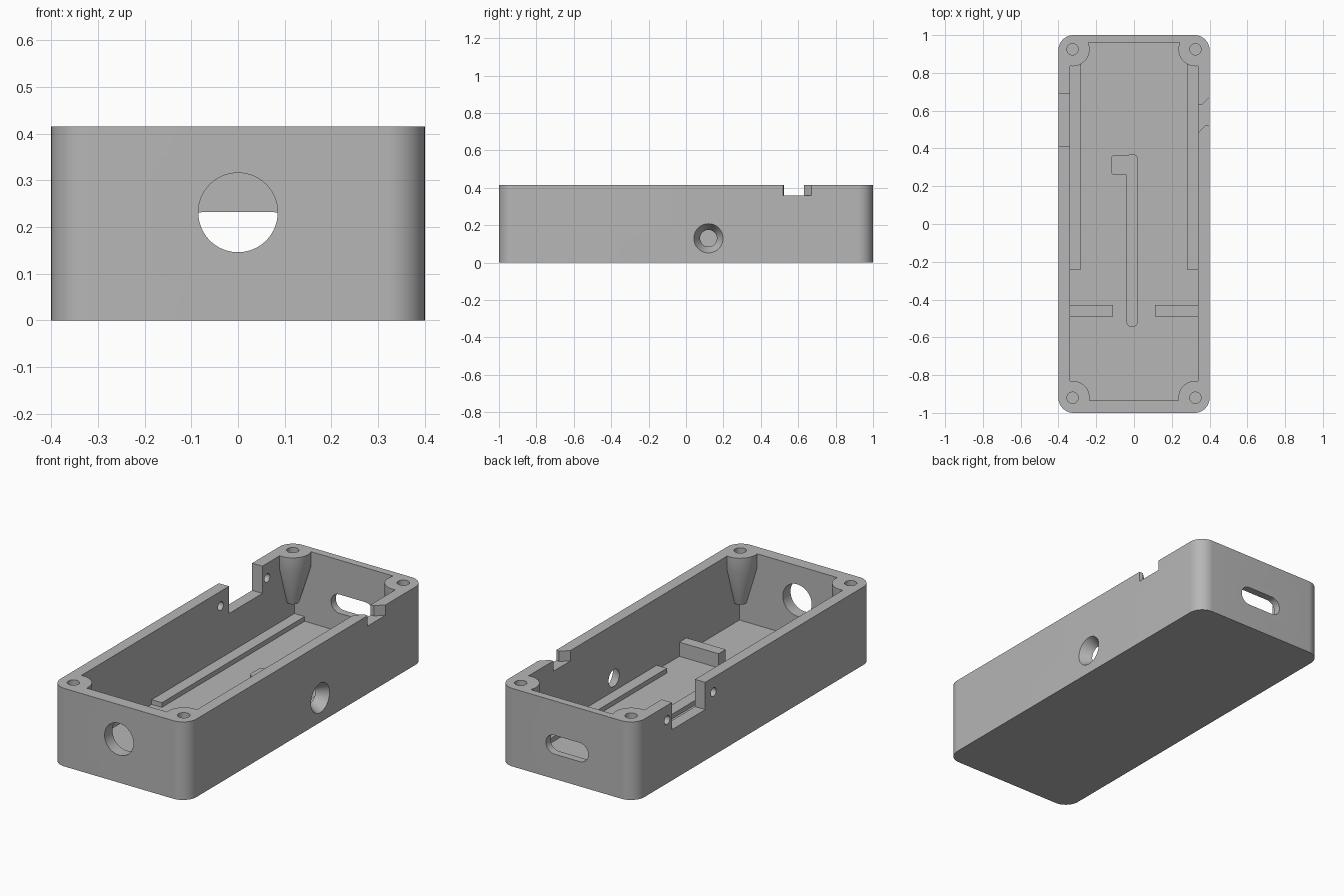
import bpy, bmesh, math

if "Cube" in bpy.data.objects:
    bpy.data.objects.remove(bpy.data.objects["Cube"])

grey = bpy.data.materials.new("plain grey")
grey.diffuse_color = (0.47, 0.47, 0.47, 1)
grey.use_nodes = True
grey.node_tree.nodes["Principled BSDF"].inputs["Base Color"].default_value = grey.diffuse_color


def arc(cx, cy, r, a0, a1, n=16):
    """Points along an arc, angles in degrees."""
    return [(cx + r * math.cos(math.radians(a0 + (a1 - a0) * i / n)),
             cy + r * math.sin(math.radians(a0 + (a1 - a0) * i / n)))
            for i in range(n + 1)]


def circle(cx, cy, r, n=48):
    return arc(cx, cy, r, 0, 360, n)[:-1]


def rect(x0, x1, y0, y1):
    return [(x0, y0), (x1, y0), (x1, y1), (x0, y1)]


def loft(name, sections, axis="z"):
    """Solid through (outline, level) sections stacked along an axis."""
    place = {"x": lambda a, b, l: (l, a, b),
             "y": lambda a, b, l: (a, l, b),
             "z": lambda a, b, l: (a, b, l)}[axis]
    bm = bmesh.new()
    rings = [[bm.verts.new(place(a, b, l)) for a, b in pts] for pts, l in sections]
    n = len(rings[0])
    for lo, hi in zip(rings, rings[1:]):
        for i in range(n):
            j = (i + 1) % n
            bm.faces.new((lo[i], lo[j], hi[j], hi[i]))
    bm.faces.new(rings[0])
    bm.faces.new(rings[-1])
    bmesh.ops.recalc_face_normals(bm, faces=bm.faces)
    mesh = bpy.data.meshes.new(name)
    bm.to_mesh(mesh)
    bm.free()
    mesh.materials.append(grey)
    ob = bpy.data.objects.new(name, mesh)
    bpy.context.collection.objects.link(ob)
    return ob


def prism(name, pts, lo, hi, axis="z"):
    return loft(name, [(pts, lo), (pts, hi)], axis)


def cut(target, cutter):
    """Subtract the cutter, then remove it."""
    mod = target.modifiers.new("cut", "BOOLEAN")
    mod.operation = "DIFFERENCE"
    mod.solver = "EXACT"
    mod.object = cutter
    bpy.context.view_layer.objects.active = target
    bpy.ops.object.modifier_apply(modifier=mod.name)
    bpy.data.objects.remove(cutter)


HEIGHT, FLOOR, RAIL = 0.415, 0.035, 0.06
IN_X, IN_FRONT, IN_BACK = 0.34, -0.935, 0.96
corners = [(sx * 0.325, y) for sx in (-1, 1) for y in (-0.92, 0.925)]

# Outer body with rounded vertical corners
outline = (arc(0.32, 0.92, 0.08, 0, 90) + arc(-0.32, 0.92, 0.08, 90, 180)
           + arc(-0.32, -0.92, 0.08, 180, 270) + arc(0.32, -0.92, 0.08, 270, 360))
case = prism("case", outline, 0, HEIGHT)

# Cavity, leaving tapered screw posts in the corners
cavity = prism("cavity", rect(-IN_X, IN_X, IN_FRONT, IN_BACK), FLOOR, 0.5)
for x, y in corners:
    cut(cavity, loft("post", [(circle(x, y, 0.03), 0.14),
                              (circle(x, y, 0.09), 0.34),
                              (circle(x, y, 0.09), 0.6)]))
cut(case, cavity)

# Screw holes
for x, y in corners:
    cut(case, prism("screw_hole", circle(x, y, 0.03, 32), 0.22, 0.6))

# Round front opening and rounded back slot
cut(case, prism("front_hole", circle(0, 0.231, 0.085, 64), -1.1, -0.9, "y"))
slot = arc(0.075, 0.182, 0.05, -90, 90) + arc(-0.075, 0.182, 0.05, 90, 270)
cut(case, prism("back_slot", slot, 0.9, 1.1, "y"))

# Countersunk hole in the right wall
cut(case, loft("countersink", [(circle(0.12, 0.13, 0.0395), 0.33),
                               (circle(0.12, 0.13, 0.0835), 0.41)], "x"))

# Left wall notch with a small hole on each side
cut(case, prism("left_notch", rect(0.41, 0.69, 0.27, 0.5), -0.5, -0.3, "x"))
for y in (0.34, 0.73):
    cut(case, prism("side_hole", circle(y, 0.337, 0.023, 32), -0.5, -0.3, "x"))

# Slanted shallow notch in the right wall
cut(case, prism("right_notch", [(0.33, 0.474), (0.38, 0.523), (0.42, 0.515),
                                (0.42, 0.69), (0.36, 0.63), (0.33, 0.63)], 0.36, 0.5))

# Side rails and stop blocks on the floor
for s, side in ((-1, "left"), (1, "right")):
    xs = sorted((s * 0.28, s * (IN_X + 0.01)))
    prism(side + "_rail", rect(*xs, -0.24, IN_BACK + 0.01), FLOOR - 0.01, RAIL)
    xs = sorted((s * 0.11, s * (IN_X + 0.01)))
    prism(side + "_block", rect(*xs, -0.49, -0.43), FLOOR - 0.01, 0.11)

# Hooked raised strip along the middle of the floor
strip = (arc(-0.01, -0.515, 0.031, 180, 360) + arc(-0.01, 0.34, 0.031, 0, 125)
         + arc(-0.105, 0.35, 0.015, 90, 180, 6) + arc(-0.105, 0.275, 0.015, 180, 270, 6)
         + [(-0.041, 0.26)])
prism("floor_strip", strip, FLOOR - 0.01, RAIL)

# Smooth the rounded surfaces, keep edges crisp
for ob in bpy.context.scene.objects:
    ob.select_set(True)
bpy.context.view_layer.objects.active = case
bpy.ops.object.shade_smooth_by_angle(angle=math.radians(25))
